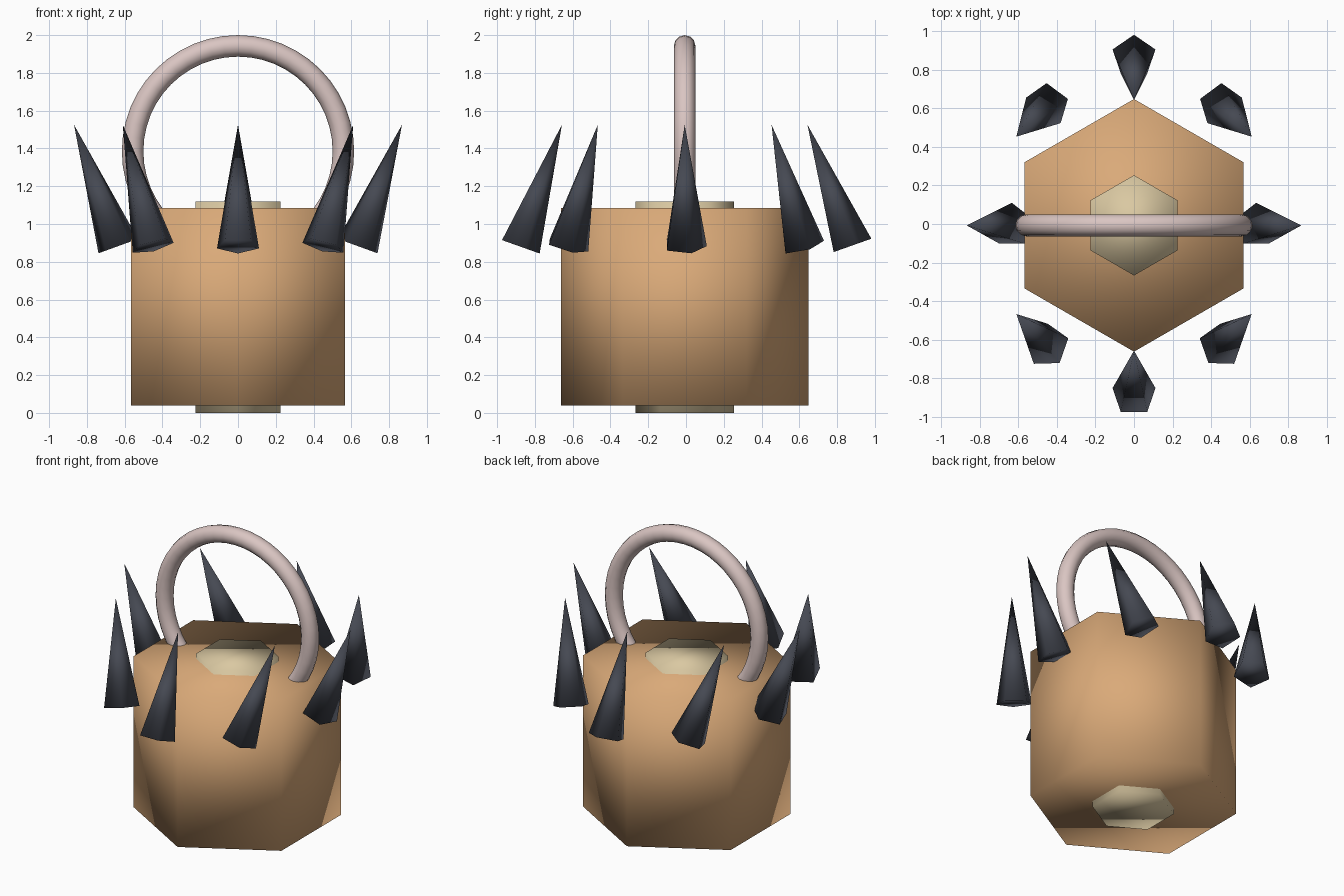
import bpy
import bmesh
import math
from mathutils import Vector

default = bpy.data.objects.get("Cube")
if default:
    bpy.data.objects.remove(default, do_unlink=True)

MID_Y = -0.007


def make_material(name, rgb):
    mat = bpy.data.materials.new(name)
    mat.use_nodes = True
    color = (*rgb, 1.0)
    mat.diffuse_color = color
    mat.node_tree.nodes["Principled BSDF"].inputs["Base Color"].default_value = color
    return mat


ORANGE = make_material("warm_orange", (0.70, 0.40, 0.19))
CREAM = make_material("pale_cream", (0.70, 0.58, 0.36))
PINK = make_material("dusty_pink", (0.70, 0.56, 0.54))
SLATE = make_material("dark_slate", (0.06, 0.066, 0.085))


def add_object(name, bm, mat):
    bmesh.ops.recalc_face_normals(bm, faces=bm.faces)
    for face in bm.faces:
        face.smooth = True
    mesh = bpy.data.meshes.new(name)
    bm.to_mesh(mesh)
    bm.free()
    mesh.materials.append(mat)
    obj = bpy.data.objects.new(name, mesh)
    bpy.context.collection.objects.link(obj)
    return obj


def polygon_ring(bm, sides, radius, z):
    """Regular polygon with its first corner toward +y."""
    angles = [math.tau * i / sides for i in range(sides)]
    return [bm.verts.new((radius * math.sin(a), radius * math.cos(a), z)) for a in angles]


def prism(name, radius, bottom, top, mat):
    bm = bmesh.new()
    low = polygon_ring(bm, 6, radius, bottom)
    high = polygon_ring(bm, 6, radius, top)
    bm.faces.new(low)
    bm.faces.new(high)
    for i in range(6):
        j = (i + 1) % 6
        bm.faces.new((low[i], low[j], high[j], high[i]))
    add_object(name, bm, mat).location.y = MID_Y


def spike(name, base, tip):
    base, tip = Vector(base), Vector(tip)
    axis = tip - base
    bm = bmesh.new()
    ring = polygon_ring(bm, 5, 0.117, 0)
    apex = bm.verts.new((0, 0, axis.length))
    bm.faces.new(ring)
    for i in range(5):
        bm.faces.new((ring[i], ring[(i + 1) % 5], apex))
    turn = Vector((0, 0, 1)).rotation_difference(axis).to_matrix().to_4x4()
    bm.transform(turn)
    add_object(name, bm, SLATE).location = base


# Hexagonal body and the core that shows at both ends
prism("body", 0.655, 0.04, 1.085, ORANGE)
prism("core", 0.26, 0.0, 1.12, CREAM)

# Ring handle, its lower part sunk into the body
bpy.ops.mesh.primitive_torus_add(
    major_radius=0.558, minor_radius=0.057, major_segments=48, minor_segments=12,
    location=(0, MID_Y, 1.385), rotation=(math.pi / 2, 0, 0))
handle = bpy.context.object
handle.name = "ring_handle"
handle.data.materials.append(PINK)
bpy.ops.object.shade_smooth()

# Spikes: front and back lean in, the sides lean out, the corners lean across
BASE_Z, TIP_Z = 0.883, 1.525
for end, s in (("front", -1), ("back", 1)):
    spike(end + "_spike", (0, s * 0.878 + MID_Y, BASE_Z), (0, s * 0.65 + MID_Y, TIP_Z))
for side, s in (("left", 1), ("right", -1)):
    spike(side + "_spike", (s * 0.634, MID_Y, BASE_Z), (s * 0.868, MID_Y, TIP_Z))
    for end, t in (("front", -1), ("back", 1)):
        spike(f"{end}_{side}_spike",
              (s * 0.45, t * 0.624 + MID_Y, BASE_Z),
              (s * 0.61, t * 0.46 + MID_Y, TIP_Z))
